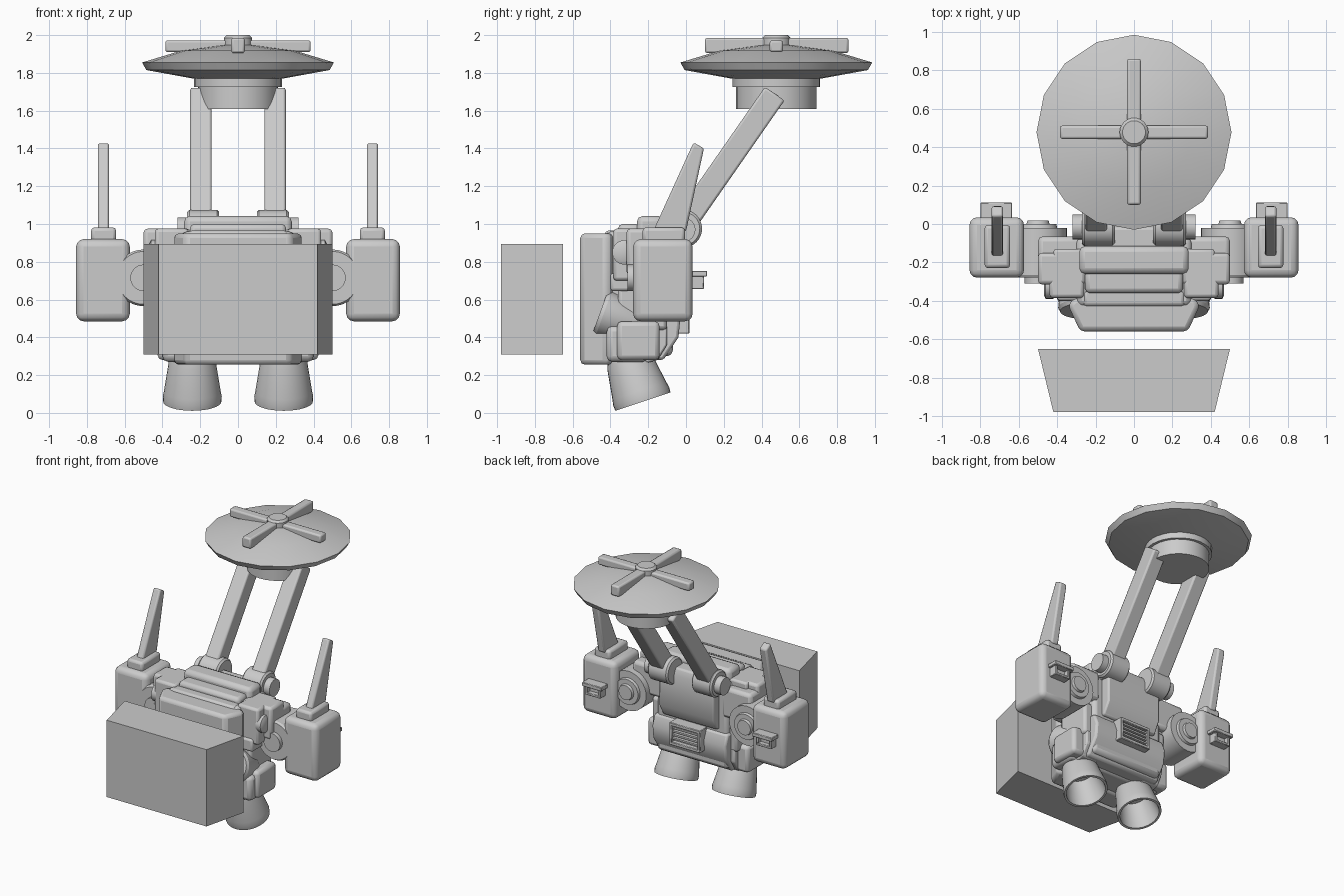
import bpy, bmesh, math
from mathutils import Matrix, Vector

cube = bpy.data.objects.get("Cube")
if cube:
    bpy.data.objects.remove(cube, do_unlink=True)

grey = bpy.data.materials.new("light_grey")
grey.use_nodes = True
grey.diffuse_color = (0.6, 0.6, 0.6, 1)
grey.node_tree.nodes["Principled BSDF"].inputs["Base Color"].default_value = (0.6, 0.6, 0.6, 1)


def finish(name, bm, bevel=0, segments=2, matrix=None):
    if matrix:
        bm.transform(matrix)
    bmesh.ops.recalc_face_normals(bm, faces=bm.faces)
    mesh = bpy.data.meshes.new(name)
    bm.to_mesh(mesh)
    bm.free()
    ob = bpy.data.objects.new(name, mesh)
    bpy.context.collection.objects.link(ob)
    mesh.materials.append(grey)
    if bevel:
        mod = ob.modifiers.new("bevel", 'BEVEL')
        mod.width, mod.segments = bevel, segments
    bpy.ops.object.select_all(action='DESELECT')
    ob.select_set(True)
    bpy.context.view_layer.objects.active = ob
    bpy.ops.object.shade_smooth_by_angle(angle=math.radians(32))
    return ob


def box(name, x, y, z, bevel=0.02, segments=2):
    """Box given by its (low, high) range on each axis."""
    bm = bmesh.new()
    bmesh.ops.create_cube(bm, size=1)
    for v in bm.verts:
        v.co = [r[0] if c < 0 else r[1] for r, c in zip((x, y, z), v.co)]
    return finish(name, bm, bevel, segments)


def prism(name, points, axis, low, high, bevel=0):
    """Outline extruded along x (points are y,z) or along z (points are x,y)."""
    bm = bmesh.new()
    place = (lambda p, d: (d, *p)) if axis == 'x' else (lambda p, d: (*p, d))
    face = bm.faces.new([bm.verts.new(place(p, low)) for p in points])
    out = bmesh.ops.extrude_face_region(bm, geom=[face])
    step = (high - low, 0, 0) if axis == 'x' else (0, 0, high - low)
    bmesh.ops.translate(bm, vec=step, verts=[g for g in out["geom"] if isinstance(g, bmesh.types.BMVert)])
    return finish(name, bm, bevel)


def lathe(name, profile, at, sides=32, rotation=None):
    """Spin (radius, height) points about z, then rotate and move."""
    bm = bmesh.new()
    rings = []
    for r, z in profile:
        turn = [math.tau * i / sides for i in range(sides)]
        rings.append([bm.verts.new((r * math.cos(a), r * math.sin(a), z)) for a in turn])
    for a, b in zip(rings, rings[1:]):
        for i in range(sides):
            j = (i + 1) % sides
            bm.faces.new((a[i], a[j], b[j], b[i]))
    bm.faces.new(rings[0])
    bm.faces.new(rings[-1])
    return finish(name, bm, matrix=Matrix.Translation(at) @ (rotation or Matrix()))


def span(s, a, b):
    return tuple(sorted((s * a, s * b)))


along_x = Matrix.Rotation(math.pi / 2, 4, 'Y')
along_y = Matrix.Rotation(-math.pi / 2, 4, 'X')

# Detached front block
prism("front_block", [(-.42, -.98), (.42, -.98), (.5, -.65), (-.5, -.65)], 'z', .31, .895)

# Radar dish, neck and cross
dish = (0, .478, 0)
lathe("dish", [(.21, 1.765), (.485, 1.815), (.508, 1.855), (.3, 1.918), (.07, 1.948)], dish, 16)
lathe("dish_collar", [(.232, 1.725), (.232, 1.775)], dish)
lathe("dish_neck", [(.212, 1.61), (.212, 1.73)], dish)
lathe("dish_hub", [(.075, 1.93), (.075, 1.985), (.06, 2.0)], dish, 24)
box("cross_bar_x", (-.385, .385), (.443, .513), (1.91, 1.972), .012)
box("cross_bar_y", (-.036, .036), (.1, .86), (1.905, 1.985), .012)

# Torso: stepped top, tapered chest, back panels
box("torso_core", (-.3, .3), (-.43, -.07), (.3, .96), .03)
prism("chest_plate", [(-.28, -.56), (.28, -.56), (.345, -.42), (.31, -.385), (-.31, -.385), (-.345, -.42)],
      'z', .255, .95, .025)
box("chest_step", (-.265, .265), (-.43, -.34), (.6, .965), .02)
box("middle_step", (-.255, .255), (-.36, -.24), (.7, 1.0), .025)
box("top_ridge", (-.285, .285), (-.26, -.115), (.8, 1.042), .03)
prism("back_panel", [(-.15, 1.0), (-.02, 1.0), (0, .95), (0, .69), (-.05, .6), (-.15, .6)], 'x', -.23, .23, .012)
prism("back_skirt", [(-.35, .58), (-.06, .58), (-.03, .5), (-.04, .4), (-.12, .28), (-.35, .28)],
      'x', -.31, .31, .015)
box("lower_body", (-.4, .4), (-.42, -.2), (.27, .46), .03)

# Rear vent: frame and slats
box("vent_top", (-.13, .13), (-.08, .018), (.565, .59), .004, 1)
box("vent_bottom", (-.13, .13), (-.08, .018), (.42, .445), .004, 1)
box("vent_back", (-.13, .13), (-.08, -.015), (.43, .58), 0)
for i in range(4):
    z = .463 + i * .027
    box("vent_slat", (-.11, .11), (-.03, .008), (z, z + .013), 0)

for s, side in ((1, "left_"), (-1, "right_")):
    box(side + "vent_side", span(s, .108, .13), (-.08, .018), (.43, .58), .004, 1)

    # Mast arm and its hinge
    start, end = Vector((-.01, 1.0)), Vector((.47, 1.69))
    along = (end - start).normalized()
    across = Vector((-along.y, along.x)) * .063
    arm = [start + across, end + across, end - across, start - across]
    prism(side + "mast_arm", arm, 'x', *span(s, .14, .253), .012)
    lathe(side + "hinge", [(.088, -.085), (.1, -.073), (.1, .073), (.088, .085)], (s * .185, -.015, .975), 32, along_x)
    lathe(side + "hinge_cap", [(.065, -.04), (.065, .04)], (s * .28, -.015, .97), 24, along_x)
    box(side + "hinge_mount", span(s, .11, .25), (-.13, -.02), (.88, 1.0), .01)

    # Shoulder blocks
    box(side + "shoulder_rear", span(s, .25, .5), (-.27, -.065), (.7, .93), .025)
    box(side + "shoulder_top", span(s, .25, .42), (-.25, -.13), (.88, .975), .015)
    box(side + "shoulder_front", span(s, .25, .5), (-.315, -.15), (.73, .975), .02)
    box(side + "collar_block", span(s, .26, .44), (-.385, -.27), (.7, .975), .018)
    lathe(side + "collar_stud", [(.065, -.02), (.065, .02), (.045, .03)], (s * .44, -.325, .85), 24,
          Matrix.Rotation(s * math.pi / 2, 4, 'Y'))
    box(side + "rib_block", span(s, .25, .4), (-.4, -.12), (.645, .74), .015)
    box(side + "waist_block", span(s, .24, .36), (-.36, -.1), (.44, .68), .02)

    # Side joint facing back
    lathe(side + "joint_drum", [(.07, -.31), (.07, -.28), (.14, -.28), (.15, -.265), (.15, -.02),
                                (.1, -.02), (.095, 0), (.06, 0), (.055, .018)],
          (s * .5, 0, .715), 32, along_y)

    # Side pod with fin and rear handle
    box(side + "pod", span(s, .573, .857), (-.28, .035), (.485, .92), .04, 3)
    box(side + "pod_cap", span(s, .645, .778), (-.23, -.005), (.9, .982), .018)
    prism(side + "fin", [(-.175, .96), (.04, 1.432), (.095, 1.4), (.0, .96)], 'x', *span(s, .682, .742), .012)
    box(side + "handle_top", span(s, .635, .8), (.02, .112), (.722, .752), .004, 1)
    box(side + "handle_bottom", span(s, .655, .785), (.02, .095), (.655, .675), .004, 1)
    for x in (.655, .765):
        box(side + "handle_side", span(s, x, x + .02), (.02, .095), (.66, .74), .004, 1)
    box(side + "handle_core", span(s, .67, .77), (.02, .06), (.67, .73), 0)

    # Hip block, side tube and rear bracket
    box(side + "hip_block", span(s, .29, .425), (-.365, -.14), (.28, .485), .025)
    lathe(side + "side_tube", [(.09, -.11), (.105, -.08), (.125, .08), (.115, .1)], (s * .27, -.36, .5), 28,
          Matrix.Rotation(math.radians(70), 4, 'X'))
    prism(side + "rear_bracket", [(-.2, .46), (-.1, .46), (-.1, .36), (-.15, .28), (-.3, .24), (-.3, .3)],
          'x', *span(s, .2, .34), .01)

    # Hollow thruster nozzle, tilted back
    lathe(side + "nozzle", [(.105, .27), (.125, .22), (.15, .06), (.156, .03), (.154, 0),
                            (.138, 0), (.13, .06), (.1, .2)],
          (s * .242, -.228, .06), 32, Matrix.Rotation(math.radians(18.5), 4, 'X'))
